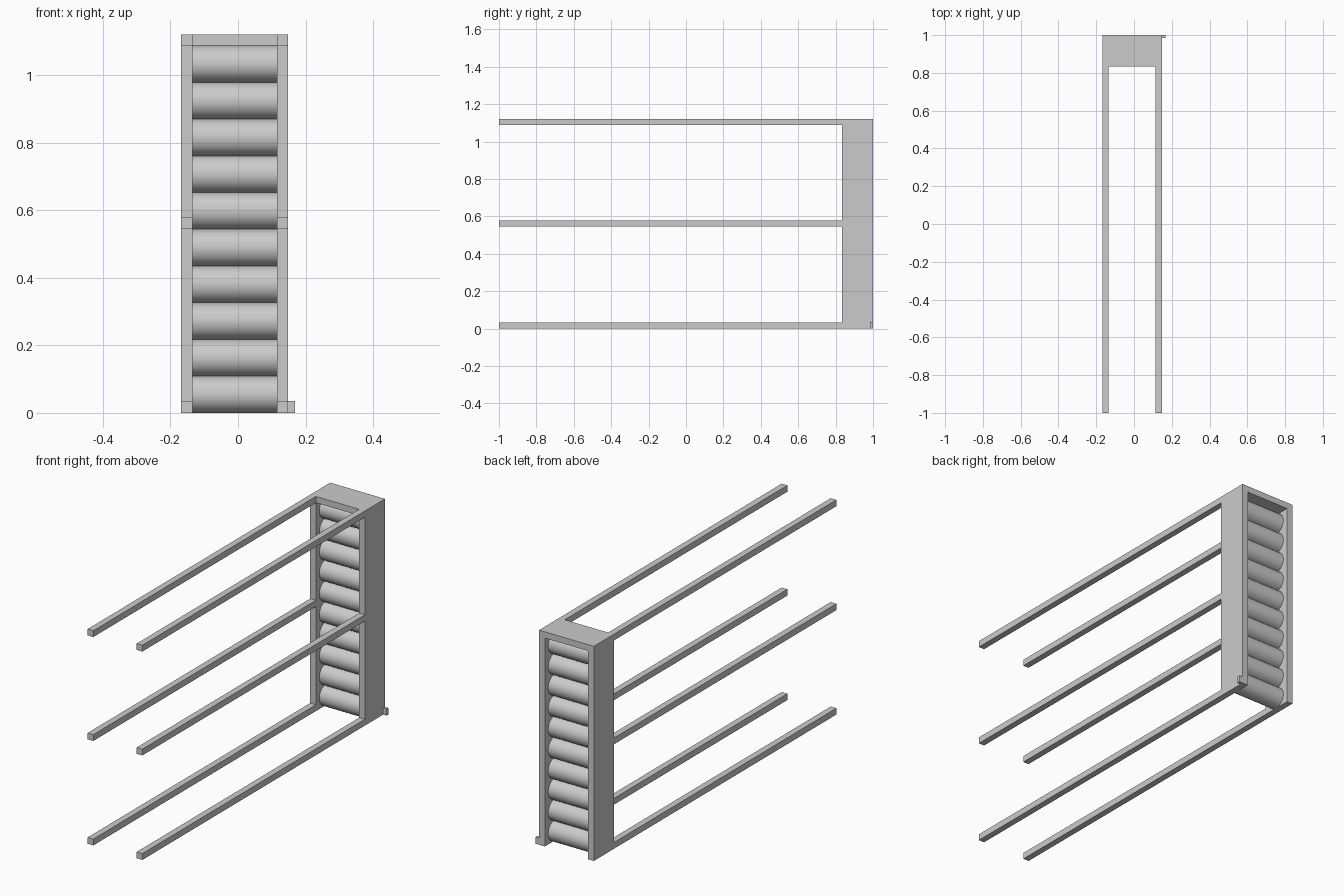
import bpy
import bmesh
import math
from mathutils import Matrix

cube = bpy.data.objects.get("Cube")
if cube:
    bpy.data.objects.remove(cube, do_unlink=True)

GREY = (0.6, 0.6, 0.6, 1.0)
mat = bpy.data.materials.new("plain grey")
mat.use_nodes = True
mat.diffuse_color = GREY
mat.node_tree.nodes["Principled BSDF"].inputs["Base Color"].default_value = GREY

# Shared dimensions
X_MIN, X_MAX = -0.168, 0.148      # outer faces of the frame
BAR = 0.033                       # thickness of bars, posts and top plate
FRAME_FRONT, FRAME_BACK = 0.835, 1.0
HEIGHT = 1.12
ROLLERS = 10


def add_object(name, bm):
    mesh = bpy.data.meshes.new(name)
    bm.to_mesh(mesh)
    bm.free()
    mesh.materials.append(mat)
    obj = bpy.data.objects.new(name, mesh)
    bpy.context.collection.objects.link(obj)
    return obj


def box(name, x, y, z):
    """Box from (min, max) pairs on each axis."""
    bm = bmesh.new()
    bmesh.ops.create_cube(bm, size=1)
    for v in bm.verts:
        v.co = [lo + (c + 0.5) * (hi - lo) for c, (lo, hi) in zip(v.co, (x, y, z))]
    return add_object(name, bm)


def roller(name, x, y, z, radius):
    """Cylinder lying along x."""
    bm = bmesh.new()
    turn = Matrix.Translation((sum(x) / 2, y, z)) @ Matrix.Rotation(math.pi / 2, 4, 'Y')
    bmesh.ops.create_cone(bm, cap_ends=True, segments=48, radius1=radius,
                          radius2=radius, depth=x[1] - x[0], matrix=turn)
    obj = add_object(name, bm)
    bpy.ops.object.select_all(action='DESELECT')
    obj.select_set(True)
    bpy.context.view_layer.objects.active = obj
    bpy.ops.object.shade_smooth_by_angle(angle=math.radians(40))


depth = (FRAME_FRONT, FRAME_BACK)
inner = (X_MIN + BAR, X_MAX - BAR)

# Side posts and the three long bars reaching forward from each
for side, x in (("right", (X_MIN, inner[0])), ("left", (inner[1], X_MAX))):
    box(f"{side}_post", x, depth, (0, HEIGHT))
    for level, z in (("bottom", 0), ("middle", 0.545), ("top", HEIGHT - BAR)):
        box(f"{side}_{level}_bar", x, (-1, FRAME_FRONT), (z, z + BAR))

# Plate joining the posts at the top
box("top_plate", inner, depth, (HEIGHT - BAR, HEIGHT))

# Stack of touching rollers between the posts
pitch = (HEIGHT - BAR) / ROLLERS
for i in range(ROLLERS):
    roller(f"roller_{i + 1}", inner, sum(depth) / 2, (i + 0.5) * pitch, pitch / 2)

# Small tab on the outer back corner
box("corner_tab", (X_MAX, 0.168), (0.985, FRAME_BACK), (0, 0.035))
